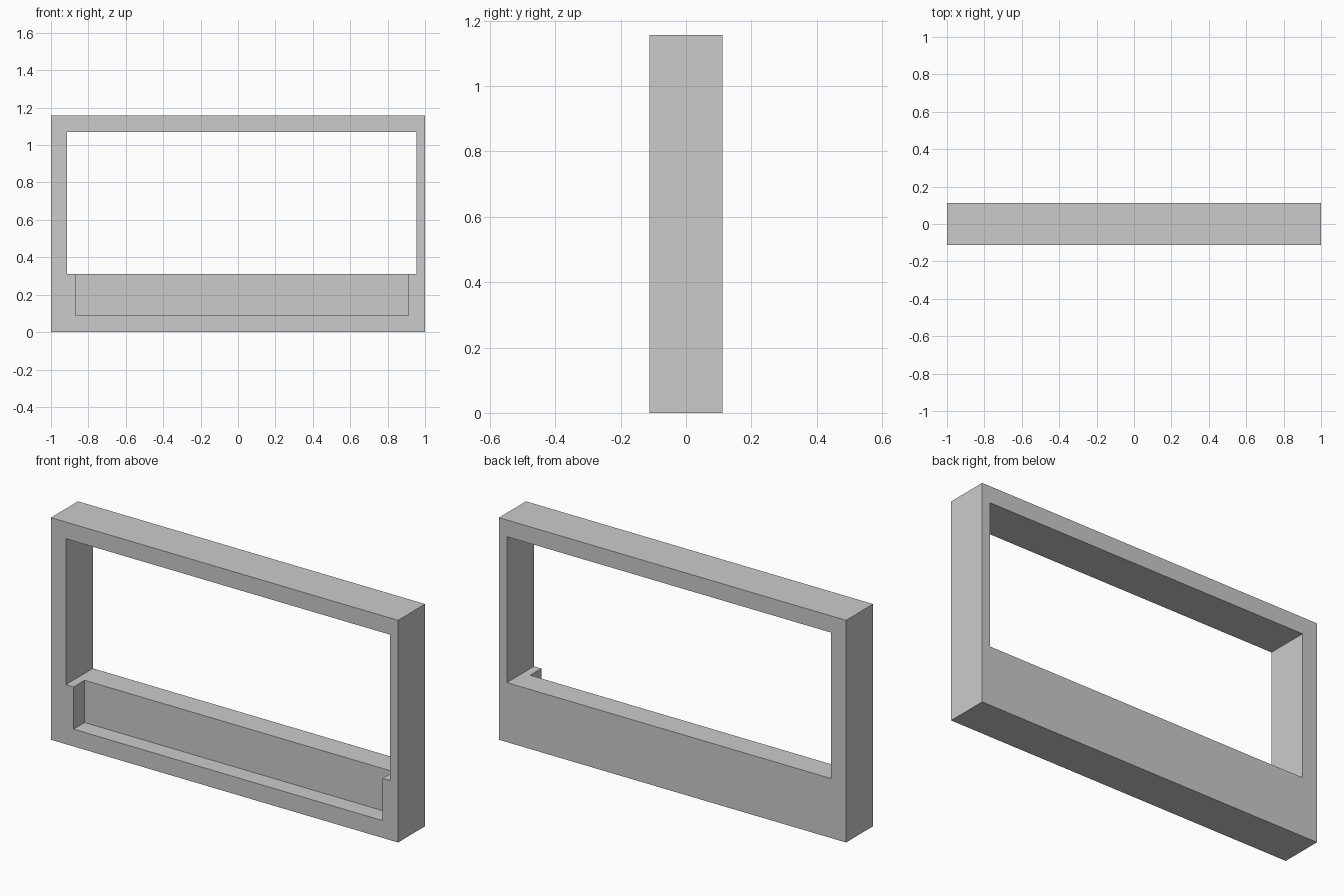
import bpy

default_cube = bpy.data.objects.get("Cube")
if default_cube:
    bpy.data.objects.remove(default_cube, do_unlink=True)

# Single plain grey material
grey = bpy.data.materials.new("plain grey")
grey.use_nodes = True
colour = (0.6, 0.6, 0.6, 1)
grey.diffuse_color = colour
grey.node_tree.nodes["Principled BSDF"].inputs["Base Color"].default_value = colour


def box(name, low, high):
    """Axis-aligned box between two corners."""
    bpy.ops.mesh.primitive_cube_add(size=1)
    obj = bpy.context.object
    obj.name = name
    for v in obj.data.vertices:
        v.co = [a if c < 0 else b for a, b, c in zip(low, high, v.co)]
    obj.data.materials.append(grey)
    return obj


def cut(target, cutter):
    """Subtract the cutter for good, then remove it."""
    cutter.hide_render = True
    mod = target.modifiers.new("cut", 'BOOLEAN')
    mod.operation = 'DIFFERENCE'
    mod.solver = 'EXACT'
    mod.object = cutter
    bpy.context.view_layer.objects.active = target
    bpy.ops.object.modifier_apply(modifier=mod.name)
    bpy.data.objects.remove(cutter, do_unlink=True)


HALF_DEPTH = 0.111
SILL = 0.31

# Solid slab that becomes the frame
frame = box("frame", (-1, -HALF_DEPTH, 0), (1, HALF_DEPTH, 1.157))

# Through opening, slightly off centre
cut(frame, box("opening_cutter", (-0.914, -0.3, SILL), (0.954, 0.3, 1.07)))

# Shallow tray recess in the front, open to the window above
cut(frame, box("recess_cutter", (-0.87, -0.3, 0.09), (0.911, -0.02, SILL + 0.1)))
